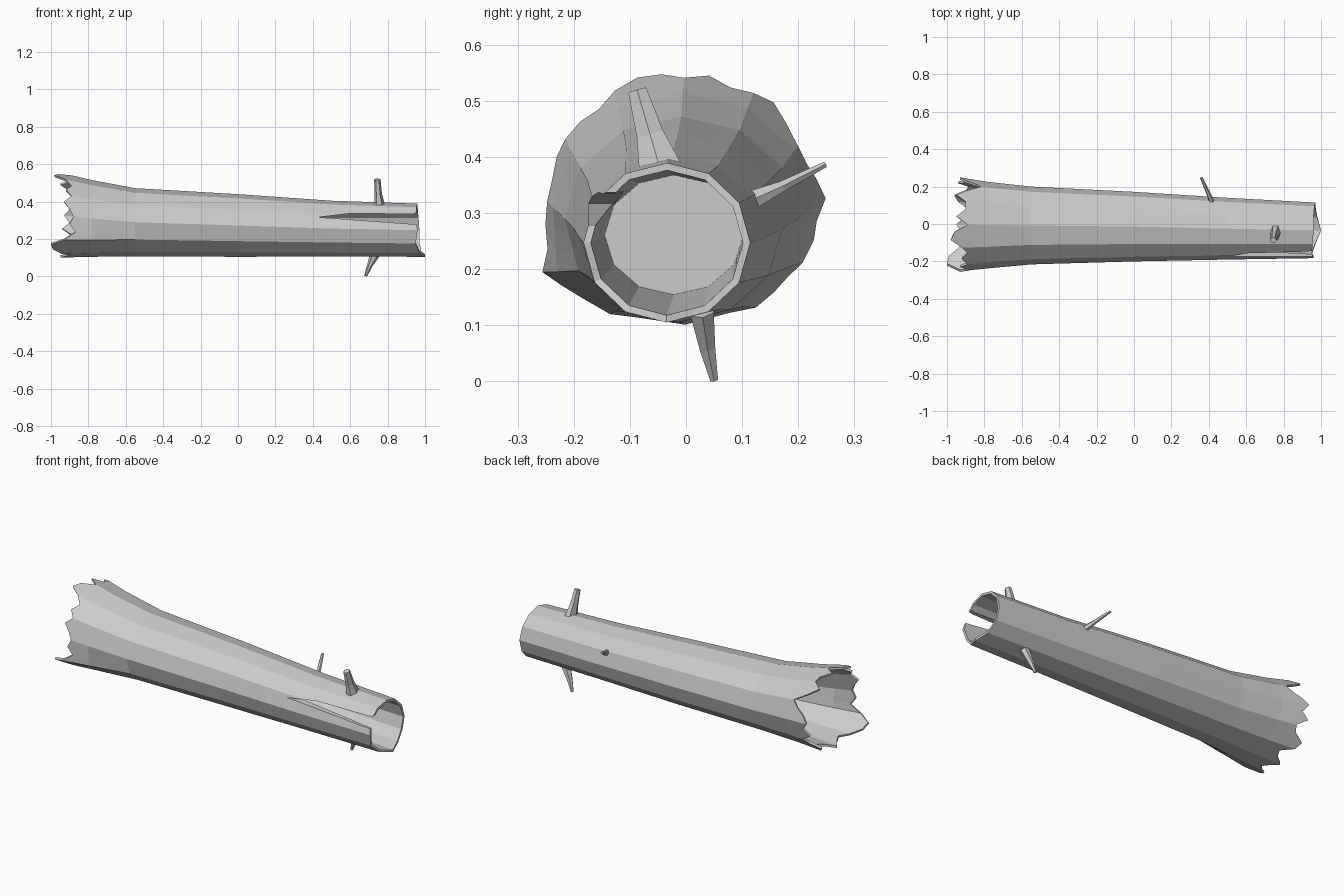
import bpy, bmesh, math
from mathutils import Vector

cube = bpy.data.objects.get("Cube")
if cube:
    bpy.data.objects.remove(cube)

grey = bpy.data.materials.new("weathered_grey")
grey.use_nodes = True
grey.diffuse_color = (0.6, 0.6, 0.6, 1)
grey.node_tree.nodes["Principled BSDF"].inputs["Base Color"].default_value = (0.6, 0.6, 0.6, 1)

SIDES, SPLIT = 12, 3
COLS = SIDES * SPLIT

# Trunk extents along x: x, y low, y high, z low, z high
STATIONS = [(-1, -.26, .26, .1, .567), (-.78, -.237, .225, .105, .515),
            (-.55, -.216, .2, .108, .472), (0, -.2, .172, .105, .44),
            (.5, -.19, .14, .107, .405), (1, -.182, .113, .105, .388)]
# Broken left edge, one x per column, and right edge, one x per side
JAG = [-.93, -.9, -.85, -.82, -.89, -.95, -.9, -.9, -.95, -.89, -.96, -.98,
       -.92, -.89, -.92, -.89, -.93, -.9, -.88, -.9, -.87, -.93, -1, -.99,
       -.94, -.9, -.92, -.95, -.9, -.88, -.94, -.96, -.9, -.88, -.94, -.9]
RIM = [.97, .965, .96, .96, .955, .95, .96, .95, .97, 1, .98, .97]
FLARE = {7: .17, 8: .06}  # root swelling on these sides


def corner(x, k, inset):
    """Corner k of the trunk's section at x, moved inward by inset."""
    for a, b in zip(STATIONS, STATIONS[1:]):
        if x <= b[0]:
            break
    f = (x - a[0]) / (b[0] - a[0])
    y0, y1, z0, z1 = [p + (q - p) * f for p, q in zip(a[1:], b[1:])]
    k %= SIDES
    ang = math.tau * k / SIDES
    grow = 1 + FLARE.get(k, 0) * min(1, max(0, (-.5 - x) / .4))
    return Vector((x, (y0 + y1) / 2 + ((y1 - y0) / 2 - inset) * grow * math.cos(ang),
                   (z0 + z1) / 2 + ((z1 - z0) / 2 - inset) * grow * math.sin(ang)))


def ring(bm, xs, inset=0):
    verts = []
    for c, x in enumerate(xs):
        k, f = c // SPLIT, c % SPLIT / SPLIT
        verts.append(bm.verts.new(corner(x, k, inset).lerp(corner(x, k + 1, inset), f)))
    return verts


def loft(bm, rings):
    """Bridge the rings in order and close both ends."""
    for a, b in zip(rings, rings[1:]):
        n = len(a)
        for i in range(n):
            bm.faces.new((a[i], a[(i + 1) % n], b[(i + 1) % n], b[i]))
    bm.faces.new(rings[0])
    bm.faces.new(rings[-1])


def finish(bm, name):
    bmesh.ops.recalc_face_normals(bm, faces=bm.faces)
    mesh = bpy.data.meshes.new(name)
    bm.to_mesh(mesh)
    bm.free()
    mesh.materials.append(grey)
    obj = bpy.data.objects.new(name, mesh)
    bpy.context.collection.objects.link(obj)
    return obj


# Hollow trunk: left cavity, outside, right cavity
right_edge = [RIM[c // SPLIT] + (RIM[(c // SPLIT + 1) % SIDES] - RIM[c // SPLIT])
              * (c % SPLIT) / SPLIT for c in range(COLS)]
flat = lambda x: [x] * COLS
bm = bmesh.new()
loft(bm, [ring(bm, flat(-.3), .05), ring(bm, flat(-.6), .025), ring(bm, flat(-.78), .016),
          ring(bm, JAG, .012)]
     + [ring(bm, JAG)] + [ring(bm, flat(s[0])) for s in STATIONS[1:-1]]
     + [ring(bm, right_edge), ring(bm, right_edge, .013), ring(bm, flat(.35), .048)])
trunk = finish(bm, "hollow_trunk")

# Tapered split cut in the front wall
SPLIT_SHAPE = [(.43, .317), (.6, .337), (.93, .334), (1.05, .35), (1.05, .272), (.93, .28)]
bm = bmesh.new()
loft(bm, [[bm.verts.new((x, y, z)) for x, z in SPLIT_SHAPE] for y in (-.3, -.06)])
cutter = finish(bm, "split_cutter")
cutter.hide_render = True
mod = trunk.modifiers.new("split", 'BOOLEAN')
mod.operation = 'DIFFERENCE'
mod.solver = 'EXACT'
mod.object = cutter
bpy.context.view_layer.objects.active = trunk
bpy.ops.object.modifier_apply(modifier="split")
bpy.data.objects.remove(cutter)


def branch(name, path, across, sides=6):
    """Tapered stub; path holds (centre, half width, half depth)."""
    bm = bmesh.new()
    pts = [Vector(p[0]) for p in path]
    rings = []
    for i, (p, w, d) in enumerate(path):
        along = (pts[min(i + 1, len(pts) - 1)] - pts[max(i - 1, 0)]).normalized()
        v = along.cross(Vector(across)).normalized()
        u = v.cross(along)
        rings.append([bm.verts.new(pts[i] + u * w * math.cos(math.tau * j / sides)
                                   + v * d * math.sin(math.tau * j / sides))
                      for j in range(sides)])
    loft(bm, rings)
    return finish(bm, name)


# Broken branch stubs
branch("top_branch", [((.757, -.045, .375), .03, .045), ((.75, -.064, .44), .02, .028),
                      ((.745, -.087, .519), .017, .019)], (1, 0, 0))
branch("bottom_branch", [((.735, .028, .125), .028, .024), ((.705, .038, .06), .015, .016),
                         ((.682, .05, .003), .008, .008)], (1, 0, 0))
branch("back_branch", [((.42, .11, .32), .014, .02), ((.395, .17, .347), .011, .011),
                       ((.36, .247, .386), .008, .006)], (1, 0, 0))
